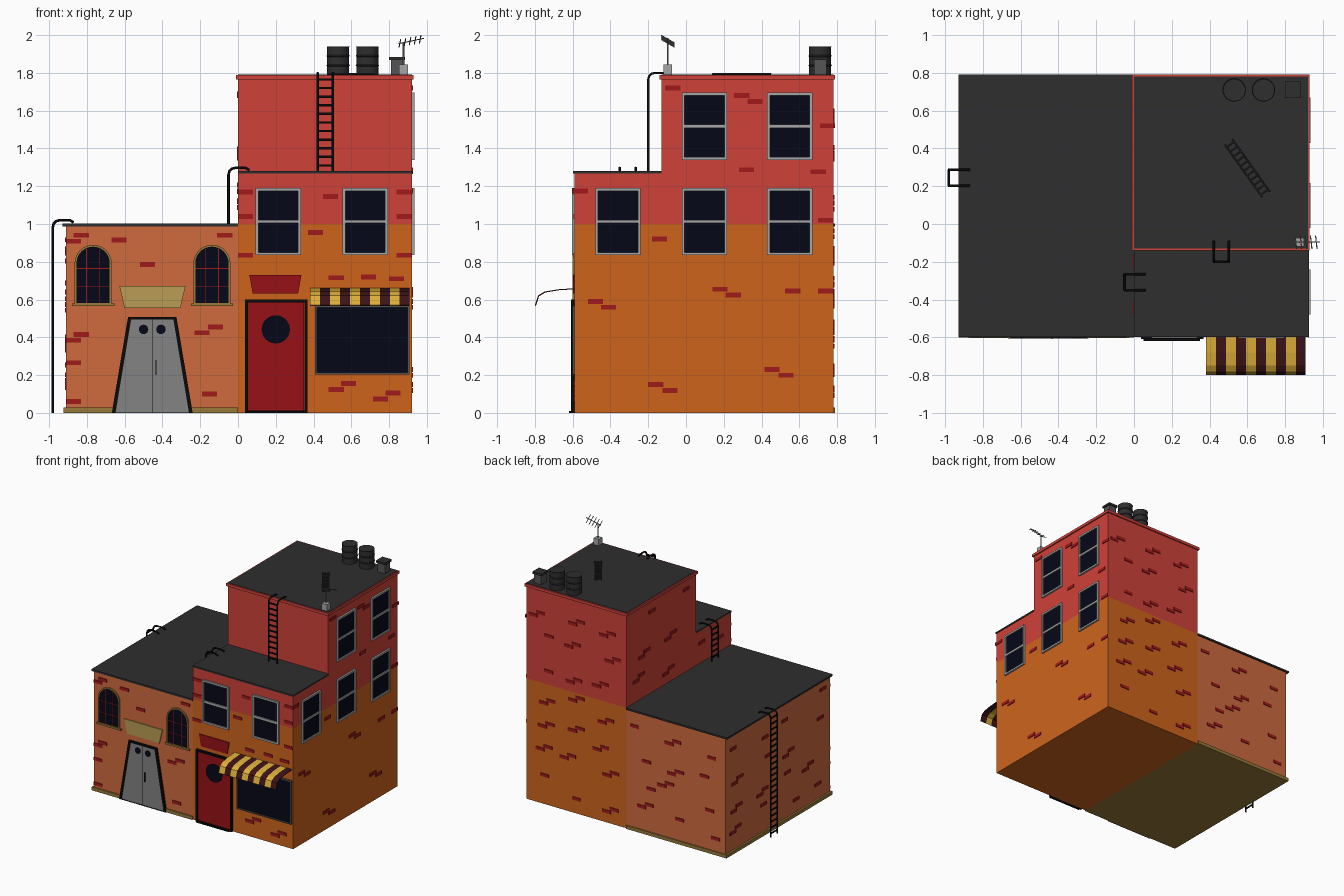
import bpy, bmesh, math, random
from mathutils import Vector

if "Cube" in bpy.data.objects:
    bpy.data.objects.remove(bpy.data.objects["Cube"])

def mat(name, r, g, b):
    m = bpy.data.materials.new(name)
    m.diffuse_color = [(c / 255) ** 2.2 for c in (r, g, b)] + [1]
    m.use_nodes = True
    m.node_tree.nodes["Principled BSDF"].inputs["Base Color"].default_value = m.diffuse_color
    return m

ORANGE, RED, CLAY = mat("orange", 205, 100, 34), mat("red", 206, 68, 60), mat("clay", 205, 106, 64)
BRICK, DARK, BLACK = mat("brick", 160, 32, 34), mat("roof", 50, 50, 50), mat("black", 18, 18, 18)
GLASS, TRIM, STEEL = mat("glass", 14, 16, 30), mat("trim", 165, 165, 165), mat("steel", 130, 130, 130)
GOLD, SIGN, DOOR = mat("gold", 150, 120, 60), mat("sign", 185, 155, 85), mat("door", 150, 24, 28)
YELLOW, MAROON, GREY = mat("yellow", 222, 175, 60), mat("maroon", 62, 26, 30), mat("grey", 85, 85, 85)

# wall-local (u, z, outward) to world
WALL = {
    "front": lambda u, z, o: (u, -.59 - o, z),
    "right": lambda u, z, o: (.92 + o, u, z),
    "back": lambda u, z, o: (u, .78 + o, z),
    "left": lambda u, z, o: (-.91 - o, u, z),
    "inner_left": lambda u, z, o: (-o, u, z),
}

def finish(name, bm, *mats):
    bmesh.ops.recalc_face_normals(bm, faces=bm.faces)
    me = bpy.data.meshes.new(name)
    bm.to_mesh(me)
    bm.free()
    for m in mats:
        me.materials.append(m)
    ob = bpy.data.objects.new(name, me)
    bpy.context.collection.objects.link(ob)
    return ob

def rect(u0, u1, z0, z1):
    return [(u0, z0), (u1, z0), (u1, z1), (u0, z1)]

def middle(u, z, w, h):
    return rect(u - w, u + w, z - h, z + h)

def taper(u, z0, z1, w0, w1):
    return [(u - w0, z0), (u + w0, z0), (u + w1, z1), (u - w1, z1)]

def arc(u, z, r, turn, n=24):
    return [(u + r * math.cos(turn * i / n), z + r * math.sin(turn * i / n)) for i in range(n + 1)]

def circle(u, z, r):
    return arc(u, z, r, 2 * math.pi)[:-1]

def add_plate(bm, pts, o0, o1, fn):
    a, b = [[bm.verts.new(fn(u, z, o)) for u, z in pts] for o in (o0, o1)]
    bm.faces.new(a)
    bm.faces.new(b)
    for i in range(len(pts)):
        j = (i + 1) % len(pts)
        bm.faces.new((a[i], a[j], b[j], b[i]))

def plates(name, shapes, depth, side, m):
    bm = bmesh.new()
    for pts in shapes:
        add_plate(bm, pts, 0, depth, WALL[side])
    return finish(name, bm, m)

def ring(name, outer, inner, depth, side, m):
    bm, fn = bmesh.new(), WALL[side]
    loops = [[bm.verts.new(fn(u, z, o)) for u, z in pts]
             for pts, o in ((outer, 0), (outer, depth), (inner, depth), (inner, 0))]
    for k in range(4):
        a, b = loops[k], loops[(k + 1) % 4]
        for i in range(len(a)):
            j = (i + 1) % len(a)
            bm.faces.new((a[i], a[j], b[j], b[i]))
    return finish(name, bm, m)

def box(name, x0, x1, y0, y1, z0, z1, m):
    bm = bmesh.new()
    add_plate(bm, rect(x0, x1, y0, y1), z0, z1, lambda u, v, o: (u, v, o))
    return finish(name, bm, m)

def tubes(name, paths, r, m):
    cu = bpy.data.curves.new(name, "CURVE")
    cu.dimensions, cu.bevel_depth, cu.bevel_resolution, cu.use_fill_caps = "3D", r, 1, True
    for path in paths:
        s = cu.splines.new("POLY")
        s.points.add(len(path) - 1)
        for p, co in zip(s.points, path):
            p.co = (*co, 1)
    tmp = bpy.data.objects.new(name + "_path", cu)
    bpy.context.collection.objects.link(tmp)
    me = bpy.data.meshes.new_from_object(tmp.evaluated_get(bpy.context.evaluated_depsgraph_get()))
    bpy.data.objects.remove(tmp)
    me.materials.clear()
    me.materials.append(m)
    bpy.context.collection.objects.link(bpy.data.objects.new(name, me))

def ladder(name, path, across, start, end, count, r=.007, m=BLACK):
    d, start, end = Vector(across), Vector(start), Vector(end)
    rails = [[Vector(p) + d * s for p in path] for s in (-1, 1)]
    rungs = [start.lerp(end, i / (count - 1)) for i in range(count)]
    tubes(name, rails + [[p - d, p + d] for p in rungs], r, m)

def hooked_ladder(name, foot, top, inward, across):
    # rails rise from the foot, bend over the parapet and run inward
    foot, inward = Vector(foot), Vector(inward)
    path = [foot] + [foot + inward * (.035 * (1 - math.cos(t))) + Vector((0, 0, top - foot.z - .035 + .035 * math.sin(t)))
                     for t in (math.pi / 6 * i for i in range(4))]
    path += [path[-1] + inward * .055, path[-1] + inward * .075 - Vector((0, 0, .012))]
    end = Vector((foot.x, foot.y, top - .035))
    ladder(name, path, across, foot + Vector((0, 0, .03)), end, max(2, round((top - foot.z) / .048)))

# Main walls: stepped right block, split into two colours, and lower left block
bm = bmesh.new()
add_plate(bm, [(-.59, 0), (-.59, 1.27), (-.13, 1.27), (-.13, 1.77), (.78, 1.77), (.78, 0)],
          0, .92, lambda y, z, x: (x, y, z))
bmesh.ops.bisect_plane(bm, geom=bm.verts[:] + bm.edges[:] + bm.faces[:], plane_co=(0, 0, 1), plane_no=(0, 0, 1))
for f in bm.faces:
    f.material_index = int(f.calc_center_median().z > 1)
finish("right_building", bm, ORANGE, RED)
box("left_building", -.91, 0, -.59, .78, .02, .99, CLAY)

# Roofs and base trim
box("left_roof", -.93, 0, -.597, .79, .988, 1.003, DARK)
box("middle_roof", 0, .925, -.597, -.13, 1.268, 1.281, DARK)
box("upper_cornice", -.01, .93, -.14, .79, 1.765, 1.788, RED)
box("upper_roof", 0, .92, -.13, .78, 1.78, 1.791, DARK)
box("left_base_trim", -.925, 0, -.6, .79, 0, .028, GOLD)

# Sash windows
spots = [("front", u, 1.013) for u in (.213, .673)] + [("right", -.36, 1.013)]
spots += [("right", u, z) for u in (.098, .55) for z in (1.013, 1.518)]
for i, (side, u, z) in enumerate(spots):
    ring(f"window_frame_{i}", middle(u, z, .12, .178), middle(u, z, .105, .163), .014, side, TRIM)
    plates(f"window_bar_{i}", [middle(u, z, .105, .009)], .012, side, TRIM)
    plates(f"window_glass_{i}", [middle(u, z, .11, .168)], .004, side, GLASS)

# Arched windows
def arch(u, r, z0):
    return [(u - r, z0), (u + r, z0)] + arc(u, .792, r, math.pi, 16)

for i, u in enumerate((-.767, -.138)):
    ring(f"arch_frame_{i}", arch(u, .098, .575), arch(u, .088, .583), .01, "front", GOLD)
    plates(f"arch_glass_{i}", [arch(u, .09, .58)], .004, "front", GLASS)
    bars = [middle(u + s, .725, .002, .145) for s in (-.035, .035)]
    bars += [middle(u, z, .088, .002) for z in (.67, .765)]
    plates(f"arch_bars_{i}", bars, .006, "front", BRICK)
    plates(f"arch_sill_{i}", [middle(u, .573, .112, .007)], .014, "front", GOLD)

# Tapered double door
D = -.454
plates("double_door", [taper(D, 0, .495, .197, .114)], .011, "front", STEEL)
ring("double_door_frame", taper(D, 0, .508, .214, .128), taper(D, .003, .494, .194, .112), .017, "front", BLACK)
plates("double_door_portholes", [circle(D + s, .442, .025) for s in (-.046, .046)], .014, "front", GLASS)
plates("double_door_seam", [middle(D, .247, .002, .247)], .013, "front", BLACK)
plates("double_door_handle", [middle(D + .02, .24, .003, .04)], .018, "front", BLACK)

# Red door with porthole and step
plates("red_door", [rect(.05, .35, 0, .585)], .008, "front", DOOR)
ring("red_door_frame", rect(.037, .367, 0, .6), rect(.053, .351, .012, .584), .018, "front", BLACK)
plates("red_door_porthole", [circle(.2, .442, .075)], .012, "front", GLASS)
plates("red_door_step", [rect(.05, .35, 0, .01)], .03, "front", BLACK)

# Blank sign boards
plates("left_sign", [taper(-.453, .555, .672, .148, .175)], .008, "front", SIGN)
plates("right_sign", [taper(.198, .632, .73, .12, .138)], .008, "front", DOOR)

# Shop window and striped awning
ring("shop_window_frame", middle(.658, .385, .25, .182), middle(.658, .385, .24, .172), .012, "front", GREY)
plates("shop_window_glass", [middle(.658, .385, .245, .177)], .004, "front", GLASS)
top = [(-.59, .66), (-.68, .654), (-.75, .642), (-.783, .622), (-.8, .57)]
profile = top + [(y + .005, z - .005) for y, z in reversed(top)]
for k, (name, m) in enumerate((("awning_yellow_stripes", YELLOW), ("awning_dark_stripes", MAROON))):
    bm = bmesh.new()
    for i in range(k, 10, 2):
        x = .382 + i * .0527
        add_plate(bm, profile, x, x + .0527, lambda y, z, o: (o, y, z))
    finish(name, bm, m)

# Bricks: single or staggered pairs, (u, z, second brick's sideways step or 0)
def bricks(name, side, spots):
    shapes = []
    for u, z, step in spots:
        shapes.append(middle(u, z, .04, .0125))
        if step:
            shapes.append(middle(u + step, z - .031, .04, .0125))
    plates(name, shapes, .006, side, BRICK)

bricks("left_front_bricks", "front", [(-.83, .94, -.04), (-.63, .915, 0), (-.07, .94, 0), (-.48, .785, 0),
       (-.83, .415, -.04), (-.87, .265, 0), (-.12, .455, -.07), (-.15, .1, 0), (-.87, .06, 0)])
bricks("right_front_bricks", "front", [(.49, 1.145, 0), (.41, .955, 0), (.52, .715, 0), (.69, .72, 0),
       (.84, .71, 0), (.585, .155, -.065), (.82, .105, -.065)])
bricks("front_corner_bricks", "front", [(u, z, 0) for u in (.04, .88) for z in (1.17, 1.04, .835)])
bricks("right_side_bricks", "right", [(-.07, 1.72, 0), (.295, 1.68, .07), (.75, 1.52, 0), (.32, 1.287, 0),
       (.7, 1.277, 0), (-.56, 1.175, 0), (-.14, .92, 0), (.18, .655, .07), (.565, .645, 0), (.74, .645, 0),
       (-.48, .59, .07), (.455, .23, .075), (-.16, .15, .075), (.74, 1.02, 0)])

# Remaining walls: jittered rows of bricks
random.seed(4)
def scatter(name, side, u0, u1, z0, z1, cols, rows):
    du, dz, spots = (u1 - u0) / cols, (z1 - z0) / rows, []
    for r in range(rows):
        for c in range(cols):
            u = u0 + du * (c + .5 + random.uniform(-.25, .25))
            z = z0 + dz * (r + .5 + random.uniform(-.3, .3))
            spots.append((min(max(u, u0 + .04), u1 - .04), z, random.choice((0, .07)) if u < u1 - .12 else 0))
    bricks(name, side, spots)

scatter("back_right_bricks", "back", 0, .92, .06, 1.74, 3, 7)
scatter("back_left_bricks", "back", -.91, 0, .08, .97, 3, 4)
scatter("left_side_bricks", "left", -.59, .78, .08, .97, 4, 4)
scatter("upper_left_bricks", "inner_left", -.13, .78, 1.05, 1.74, 2, 3)
scatter("middle_left_bricks", "inner_left", -.59, -.13, 1.05, 1.25, 2, 1)

# Hooked ladders on walls, and one lying on the upper roof
hooked_ladder("front_ladder", (.462, -.2, 1.28), 1.8, (0, 1, 0), (.04, 0, 0))
hooked_ladder("middle_ladder", (-.05, -.308, 1), 1.297, (1, 0, 0), (0, .042, 0))
hooked_ladder("left_ladder", (-.98, .245, 0), 1.02, (1, 0, 0), (0, .042, 0))
a, b = Vector((.5, .435, 1.795)), Vector((.7, .155, 1.795))
ladder("loose_roof_ladder", [a, b], (.02, .0145, 0), a.lerp(b, .05), a.lerp(b, .95), 11, .004, DARK)

# Ribbed barrels
for i, x in enumerate((.53, .685)):
    bm = bmesh.new()
    prof = [(0, 0), (.058, 0)]
    for z in (.05, .1):
        prof += [(.058, z - .005), (.062, z), (.058, z + .005)]
    prof += [(.058, .145), (.06, .15), (.053, .146), (0, .146)]
    vs = [bm.verts.new((r, 0, z)) for r, z in prof]
    edges = [bm.edges.new(e) for e in zip(vs, vs[1:])]
    bmesh.ops.spin(bm, geom=vs + edges, cent=(0, 0, 0), axis=(0, 0, 1), angle=2 * math.pi, steps=24)
    bmesh.ops.remove_doubles(bm, verts=bm.verts, dist=1e-4)
    finish(f"barrel_{i}", bm, DARK).location = (x, .71, 1.79)

# Chimney vent
box("vent_body", .81, .875, .677, .743, 1.79, 1.87, GREY)
box("vent_cap", .8, .885, .667, .753, 1.868, 1.885, DARK)

# Aerial: mount, mast, boom and cross rods
box("aerial_mount", .853, .9, -.12, -.073, 1.79, 1.845, TRIM)
tubes("aerial_mast", [[(.876, -.096, 1.84), (.876, -.096, 1.96)]], .005, STEEL)
a, b, d = Vector((.85, -.096, 1.955)), Vector((.985, -.096, 1.983)), Vector((.004, -.035, .02))
rods = [[p - d, p + d] for p in (a.lerp(b, .05 + .2 * i) for i in range(5))]
tubes("aerial_array", [[a, b]] + rods, .003, STEEL)
